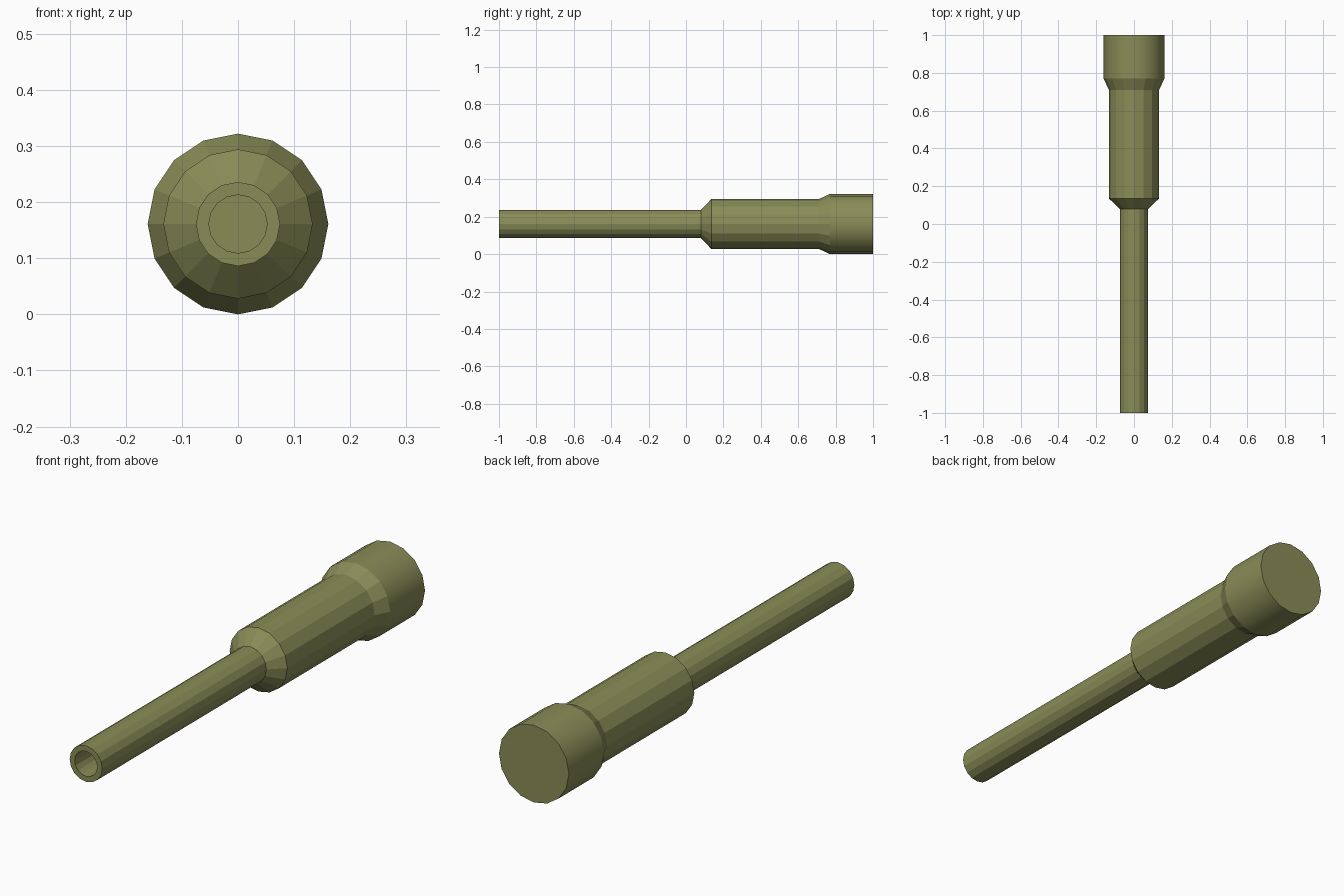
import bpy, bmesh, math

if "Cube" in bpy.data.objects:
    bpy.data.objects.remove(bpy.data.objects["Cube"])

SIDES = 16
CZ = 0.161  # height of the long axis

olive = bpy.data.materials.new("olive_green")
olive.diffuse_color = (0.25, 0.265, 0.095, 1)
olive.use_nodes = True
olive.node_tree.nodes["Principled BSDF"].inputs["Base Color"].default_value = olive.diffuse_color


def turned(name, profile):
    """Revolve (y, radius) points about the y axis; cap both ends."""
    bm = bmesh.new()
    rings = []
    for y, r in profile:
        rings.append([bm.verts.new((r * math.sin(2 * math.pi * i / SIDES), y,
                                    CZ + r * math.cos(2 * math.pi * i / SIDES)))
                      for i in range(SIDES)])
    for a, b in zip(rings, rings[1:]):
        for i in range(SIDES):
            j = (i + 1) % SIDES
            f = bm.faces.new((a[i], a[j], b[j], b[i]))
            # only the wide rear collar is smooth
            f.smooth = a[i].co.y > 0.76 and b[i].co.y > 0.76
    bm.faces.new(rings[0])
    bm.faces.new(rings[-1])
    bmesh.ops.recalc_face_normals(bm, faces=bm.faces)
    # sharp rims keep the collar ends crisp
    for e in bm.edges:
        if len(e.link_faces) == 2 and e.calc_face_angle(0) > math.radians(24):
            e.smooth = False
    me = bpy.data.meshes.new(name)
    bm.to_mesh(me)
    bm.free()
    me.materials.append(olive)
    ob = bpy.data.objects.new(name, me)
    bpy.context.collection.objects.link(ob)
    return ob


# Stepped tube: bore floor, bore, thin tube, shoulder, sleeve, flare, collar
turned("stepped_tube", [
    (-0.85, 0.052), (-1.0, 0.052), (-1.0, 0.075), (0.08, 0.075),
    (0.135, 0.133), (0.71, 0.133), (0.77, 0.161), (1.0, 0.161),
])
